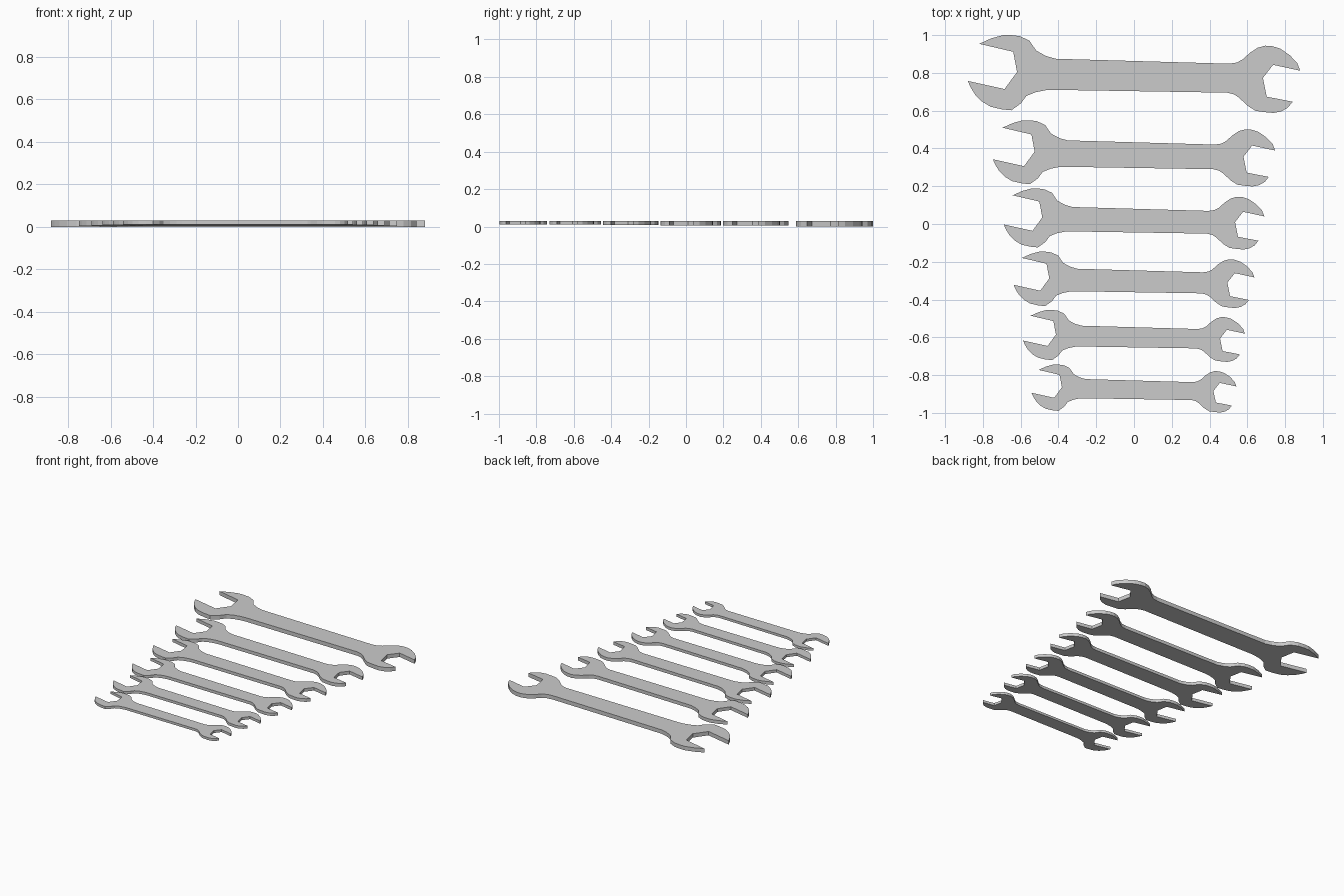
import bpy, bmesh

if "Cube" in bpy.data.objects:
    bpy.data.objects.remove(bpy.data.objects["Cube"])

# Outline of the largest spanner, in hundredths of a unit
LEFT_TOP = [(-64, 11.5), (-82, 15.7), (-75.5, 18.6), (-69.3, 20.3), (-65, 20.3), (-60.5, 19.7),
            (-55.5, 17.4), (-52, 12.3), (-50, 11), (-46.5, 9.2), (-41.5, 7.8)]
RIGHT_TOP = [(50, 5.2), (54, 5.8), (57, 7.4), (61, 11), (65, 13.6), (69, 14.7), (73, 14.4), (77, 13.1),
             (82, 9.7), (86, 5.4), (87.5, 1.5)]
RIGHT_JAW = [(73.2, 4.6), (67.8, -2.3), (69.8, -12.2), (83.5, -14.9), (81, -18), (77.5, -20), (73.5, -20.8),
             (69, -20.4), (64, -19.7), (60, -17.2), (55, -12.6), (52.5, -11), (49, -10.1)]
LEFT_JAW = [(-43, -8.6), (-47, -8.8), (-52, -9.8), (-57, -11.8), (-60, -15.8), (-65, -19.4), (-70, -18.9),
            (-76, -17.5), (-80.5, -14.8), (-84, -11.3), (-86.5, -7.3), (-88, -3.9), (-68.6, -8.2), (-62, 0.8)]
OUTLINE = LEFT_TOP + RIGHT_TOP + RIGHT_JAW + LEFT_JAW
THICK = 0.029


def spanner(name, y_min, y_max, length):
    """Flat open-ended spanner scaled to a length, its top face at z = THICK."""
    xs, ys = zip(*OUTLINE)
    s = length / (max(xs) - min(xs))
    cx, cy = (max(xs) + min(xs)) / 2, (max(ys) + min(ys)) / 2
    depth = THICK * s * 100
    # thickness follows the overall scale
    depth = THICK * length / 1.76
    bm = bmesh.new()
    verts = [bm.verts.new(((x - cx) * s, (y - cy) * s, -depth)) for x, y in OUTLINE]
    face = bm.faces.new(verts)
    ext = bmesh.ops.extrude_face_region(bm, geom=[face], use_keep_orig=True)
    top = [g for g in ext["geom"] if isinstance(g, bmesh.types.BMVert)]
    bmesh.ops.translate(bm, verts=top, vec=(0, 0, depth))
    bmesh.ops.recalc_face_normals(bm, faces=bm.faces)
    mesh = bpy.data.meshes.new(name)
    bm.to_mesh(mesh)
    bm.free()
    obj = bpy.data.objects.new(name, mesh)
    obj.location = (0, (y_min + y_max) / 2, THICK)
    bpy.context.collection.objects.link(obj)


# Set of six, largest at the back
SIZES = [(0.588, 1.0, 1.76), (0.199, 0.549, 1.495), (-0.135, 0.188, 1.38),
         (-0.445, -0.146, 1.275), (-0.73, -0.455, 1.175), (-1.0, -0.742, 1.085)]
for i, (lo, hi, length) in enumerate(SIZES):
    spanner(f"spanner_{i + 1}", lo, hi, length)
